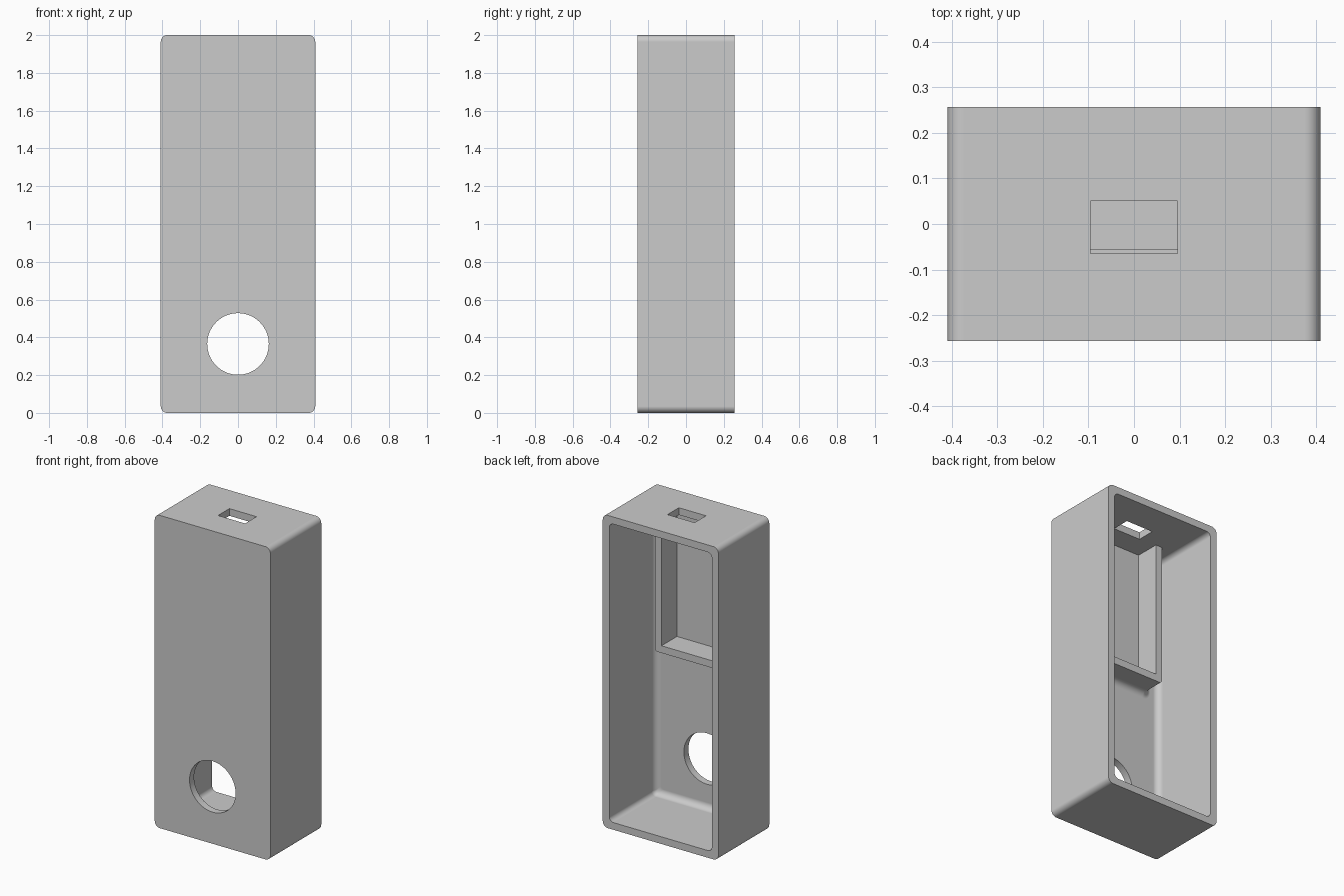
import bpy
import bmesh
import math

if "Cube" in bpy.data.objects:
    bpy.data.objects.remove(bpy.data.objects["Cube"], do_unlink=True)

WIDTH, DEPTH, HEIGHT = 0.818, 0.514, 2.0
WALL = 0.046
FILLET = 0.04
FRONT, BACK = -DEPTH / 2, DEPTH / 2
PANEL = FRONT + WALL              # inner face of the front panel
CEILING = HEIGHT - WALL
RIM = -0.055                      # rear rim of the module holder

grey = bpy.data.materials.new("plain grey")
grey.use_nodes = True
grey.diffuse_color = (0.6, 0.6, 0.6, 1)
grey.node_tree.nodes["Principled BSDF"].inputs["Base Color"].default_value = (0.6, 0.6, 0.6, 1)


def rounded_rect(x, z0, z1, r, steps=8):
    """Points of a rounded rectangle, symmetric about x = 0."""
    corners = [(x - r, z1 - r), (r - x, z1 - r), (r - x, z0 + r), (x - r, z0 + r)]
    points = []
    for i, (cx, cz) in enumerate(corners):
        for k in range(steps + 1):
            a = (i + k / steps) * math.pi / 2
            points.append((cx + r * math.cos(a), cz + r * math.sin(a)))
    return points


def finish(name, bm):
    bmesh.ops.recalc_face_normals(bm, faces=bm.faces)
    mesh = bpy.data.meshes.new(name)
    bm.to_mesh(mesh)
    bm.free()
    mesh.materials.append(grey)
    obj = bpy.data.objects.new(name, mesh)
    bpy.context.collection.objects.link(obj)
    return obj


def loft(name, sections):
    """Solid through (y, outline) sections."""
    bm = bmesh.new()
    rings = [[bm.verts.new((x, y, z)) for x, z in pts] for y, pts in sections]
    n = len(rings[0])
    for a, b in zip(rings, rings[1:]):
        for i in range(n):
            j = (i + 1) % n
            bm.faces.new((a[i], a[j], b[j], b[i]))
    bm.faces.new(rings[0])
    bm.faces.new(rings[-1])
    return finish(name, bm)


def block(name, x, y0, y1, z0, z1):
    bm = bmesh.new()
    bmesh.ops.create_cube(bm, size=1)
    for v in bm.verts:
        v.co = (v.co.x * 2 * x, y0 + (v.co.y + 0.5) * (y1 - y0), z0 + (v.co.z + 0.5) * (z1 - z0))
    return finish(name, bm)


def combine(target, tool, operation):
    mod = target.modifiers.new(tool.name, 'BOOLEAN')
    mod.operation, mod.solver, mod.object = operation, 'EXACT', tool
    bpy.context.view_layer.objects.active = target
    bpy.ops.object.modifier_apply(modifier=mod.name)
    bpy.data.objects.remove(tool, do_unlink=True)


def fillet_steps(steps=8):
    """(distance from panel, sideways offset) along a quarter-round fillet."""
    for k in range(steps + 1):
        a = k / steps * math.pi / 2
        yield FILLET * (1 - math.cos(a)), FILLET * (1 - math.sin(a))


# Outer case
outline = rounded_rect(WIDTH / 2, 0, HEIGHT, 0.035)
case = loft("case", [(FRONT, outline), (BACK, outline)])

# Main cavity, filleted where the walls meet the front panel
sections = []
for d, inset in fillet_steps():
    r = max(0.02, 0.03 - inset)
    sections.append((PANEL + d, rounded_rect(WIDTH / 2 - WALL - inset, WALL + inset, CEILING - inset, r)))
sections.append((BACK + 0.1, sections[-1][1]))
combine(case, loft("cavity", sections), 'DIFFERENCE')

# Module holder, flared where it meets the front panel
holder_x, holder_z = 0.258, 1.044
top = HEIGHT - 0.01
base = rounded_rect(holder_x + FILLET, holder_z - FILLET, top, 0.02 + FILLET)
sections = [(FRONT + 0.02, base)]
for d, out in fillet_steps():
    sections.append((PANEL + d, rounded_rect(holder_x + out, holder_z - out, top, 0.02 + out)))
sections.append((RIM, sections[-1][1]))
# keep the flared top corners inside the ceiling wall
holder = loft("holder", sections)
combine(holder, block("holder_trim", 1, -1, 1, CEILING + 0.02, 3), 'DIFFERENCE')
combine(case, holder, 'UNION')

# Pocket of the holder
combine(case, block("pocket", holder_x - WALL, PANEL, RIM + 0.1, holder_z + WALL, CEILING), 'DIFFERENCE')

# Connector slot in the top
combine(case, block("slot", 0.096, -0.065, 0.05, HEIGHT - 0.1, HEIGHT + 0.1), 'DIFFERENCE')

# Round hole in the front panel
hole = [(0.163 * math.cos(t * math.pi / 32), 0.365 + 0.163 * math.sin(t * math.pi / 32)) for t in range(64)]
combine(case, loft("hole", [(FRONT - 0.1, hole), (PANEL + 0.05, hole)]), 'DIFFERENCE')

# Smooth rounded edges, flat walls
bpy.ops.object.select_all(action='DESELECT')
case.select_set(True)
bpy.context.view_layer.objects.active = case
bpy.ops.object.shade_smooth_by_angle(angle=math.radians(30))
normals = case.modifiers.new("wall_normals", 'WEIGHTED_NORMAL')
normals.keep_sharp = True
